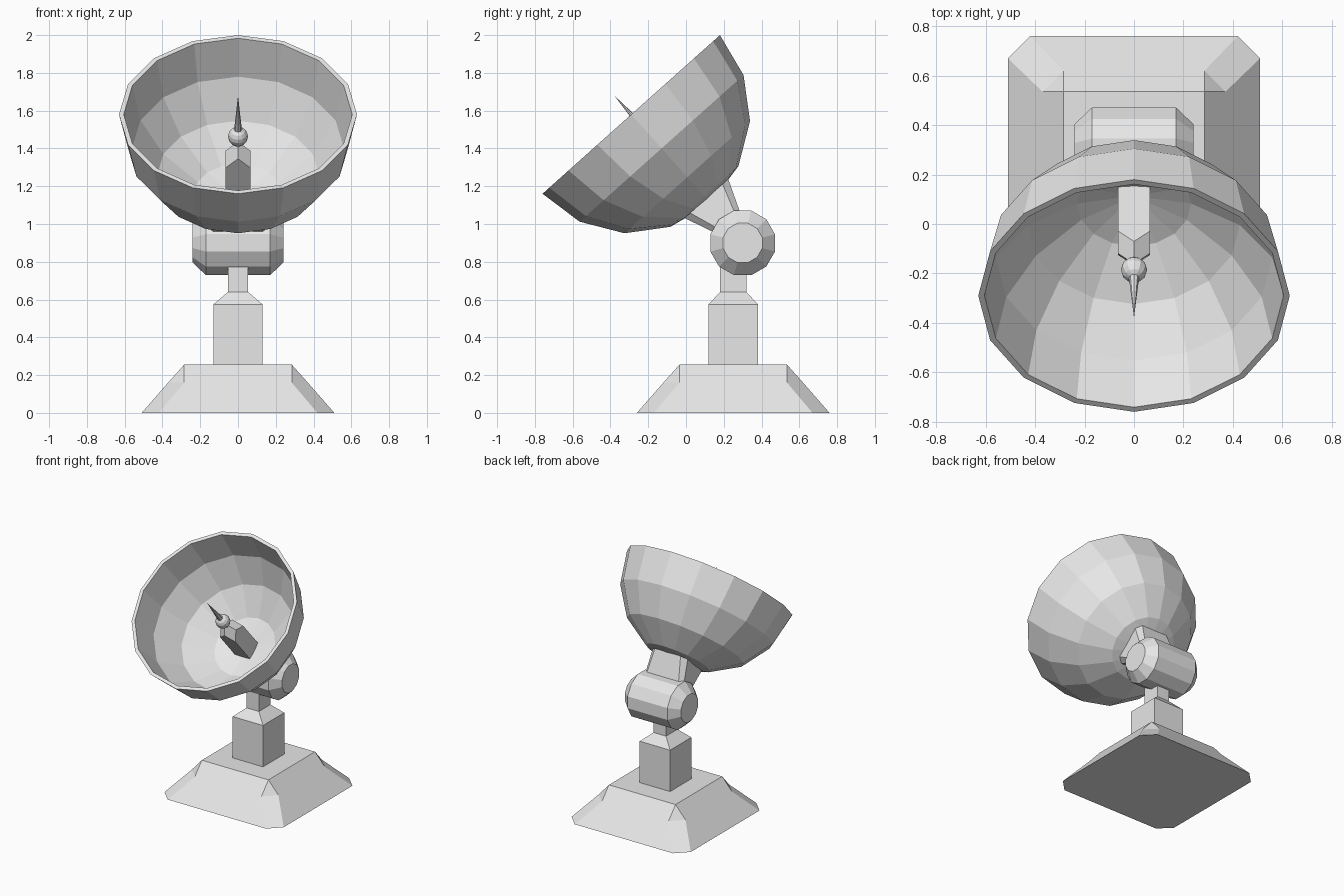
import bpy, bmesh, math
from mathutils import Matrix, Vector

cube = bpy.data.objects.get("Cube")
if cube:
    bpy.data.objects.remove(cube, do_unlink=True)

grey = bpy.data.materials.new("light_grey")
grey.use_nodes = True
grey.diffuse_color = (0.8, 0.8, 0.8, 1)
grey.node_tree.nodes["Principled BSDF"].inputs["Base Color"].default_value = (0.8, 0.8, 0.8, 1)


def finish(name, bm, matrix=Matrix()):
    bmesh.ops.remove_doubles(bm, verts=bm.verts, dist=1e-5)
    bmesh.ops.recalc_face_normals(bm, faces=bm.faces)
    bm.transform(matrix)
    mesh = bpy.data.meshes.new(name)
    bm.to_mesh(mesh)
    bm.free()
    mesh.materials.append(grey)
    obj = bpy.data.objects.new(name, mesh)
    bpy.context.collection.objects.link(obj)
    return obj


def lathe(name, profile, sides, matrix, offset=0.0):
    """Turn (radius, height) points around local z; zero radius ends become poles."""
    bm = bmesh.new()
    rings = []
    for r, h in profile:
        if r == 0:
            rings.append([bm.verts.new((0, 0, h))] * sides)
            continue
        angles = [offset + math.tau * k / sides for k in range(sides)]
        rings.append([bm.verts.new((r * math.cos(a), r * math.sin(a), h)) for a in angles])
    for low, high in zip(rings, rings[1:]):
        for k in range(sides):
            j = (k + 1) % sides
            bm.faces.new(dict.fromkeys((low[k], low[j], high[j], high[k])))
    for ring, (r, h) in ((rings[0], profile[0]), (rings[-1], profile[-1])):
        if r > 0:
            bm.faces.new(ring)
    return finish(name, bm, matrix)


def hull(name, points, matrix=Matrix()):
    bm = bmesh.new()
    for p in points:
        bm.verts.new(p)
    bmesh.ops.convex_hull(bm, input=bm.verts)
    bmesh.ops.dissolve_limit(bm, angle_limit=0.02, verts=bm.verts, edges=bm.edges)
    return finish(name, bm, matrix)


def rect(x, y, z):
    return [(sx * x, sy * y, z) for sx in (-1, 1) for sy in (-1, 1)]


def chamfered_rect(x, y, cut, z):
    return rect(x - cut, y, z) + rect(x, y - cut, z)


stand = Matrix.Translation((0, 0.25, 0))
# Dish frame: origin at the rim centre, local z looks out of the dish
dish_frame = Matrix.Translation((0, -0.29, 1.58)) @ Matrix.Rotation(math.radians(41.8), 4, "X")

# Base: sloped plinth with notched corner chamfers, one corner turned four times
bm = bmesh.new()
corner = [(0.51, 0.42, 0), (0.42, 0.51, 0), (0.37, 0.285, 0.16),
          (0.285, 0.37, 0.16), (0.285, 0.285, 0.255)]
corners = []
for k in range(4):
    turn = Matrix.Rotation(k * math.pi / 2, 3, "Z")
    corners.append([bm.verts.new(turn @ Vector(p)) for p in corner])
for k in range(4):
    p0, p1, t0, t1, c = corners[k]
    q0, q1, s0, s1, d = corners[(k + 1) % 4]
    bm.faces.new((p0, p1, t1, t0))
    bm.faces.new((t0, t1, c))
    bm.faces.new((p1, q0, s0, d, c, t1))
bm.faces.new([c[4] for c in corners])
bm.faces.new([v for c in corners for v in c[:2]])
finish("base", bm, stand)

# Column with tapered shoulder, and the neck above it
hull("column", rect(0.13, 0.13, 0.25) + rect(0.13, 0.13, 0.575) + rect(0.053, 0.07, 0.64), stand)
hull("neck", rect(0.053, 0.07, 0.62) + rect(0.053, 0.07, 0.88), stand)

# Hinge barrel lying along x
lathe("hinge_barrel", [(0.108, -0.24), (0.177, -0.17), (0.177, 0.17), (0.108, 0.24)], 12,
      Matrix.Translation((0, 0.30, 0.90)) @ Matrix.Rotation(math.pi / 2, 4, "Y"), math.radians(15))

# Bracket flaring from the hinge to the back of the dish
hull("dish_bracket", chamfered_rect(0.15, 0.155, 0.04, -0.597)
     + chamfered_rect(0.17, 0.06, 0.025, -0.83), dish_frame)

# Dish: hemispherical shell
R, r = 0.63, 0.605
steps = [k * math.pi / 8 for k in range(5)]
outer = [(R * math.cos(a) if k < 4 else 0, -R * math.sin(a)) for k, a in enumerate(steps)]
inner = [(r * math.cos(a) if k < 4 else 0, -r * math.sin(a)) for k, a in enumerate(steps)]
lathe("dish", outer[::-1] + inner, 16, dish_frame)

# Feed post with its corners cut to a point
w, m = 0.065, 0.022
mids = [(w, 0, -0.257), (-w, 0, -0.257), (0, w, -0.257), (0, -w, -0.257)]
tops = [(m, 0, -0.215), (-m, 0, -0.215), (0, m, -0.215), (0, -m, -0.215)]
hull("feed_post", rect(w, w, -0.615) + rect(w, w, -0.32) + mids + tops, dish_frame)

# Ball and spike at the focus
ball = [(0.053 * math.sin(k * math.pi / 8) if 0 < k < 8 else 0,
         -0.157 - 0.053 * math.cos(k * math.pi / 8)) for k in range(9)]
lathe("feed_ball", ball, 12, dish_frame)
lathe("feed_spike", [(0.022, -0.125), (0, 0.134)], 8, dish_frame)
